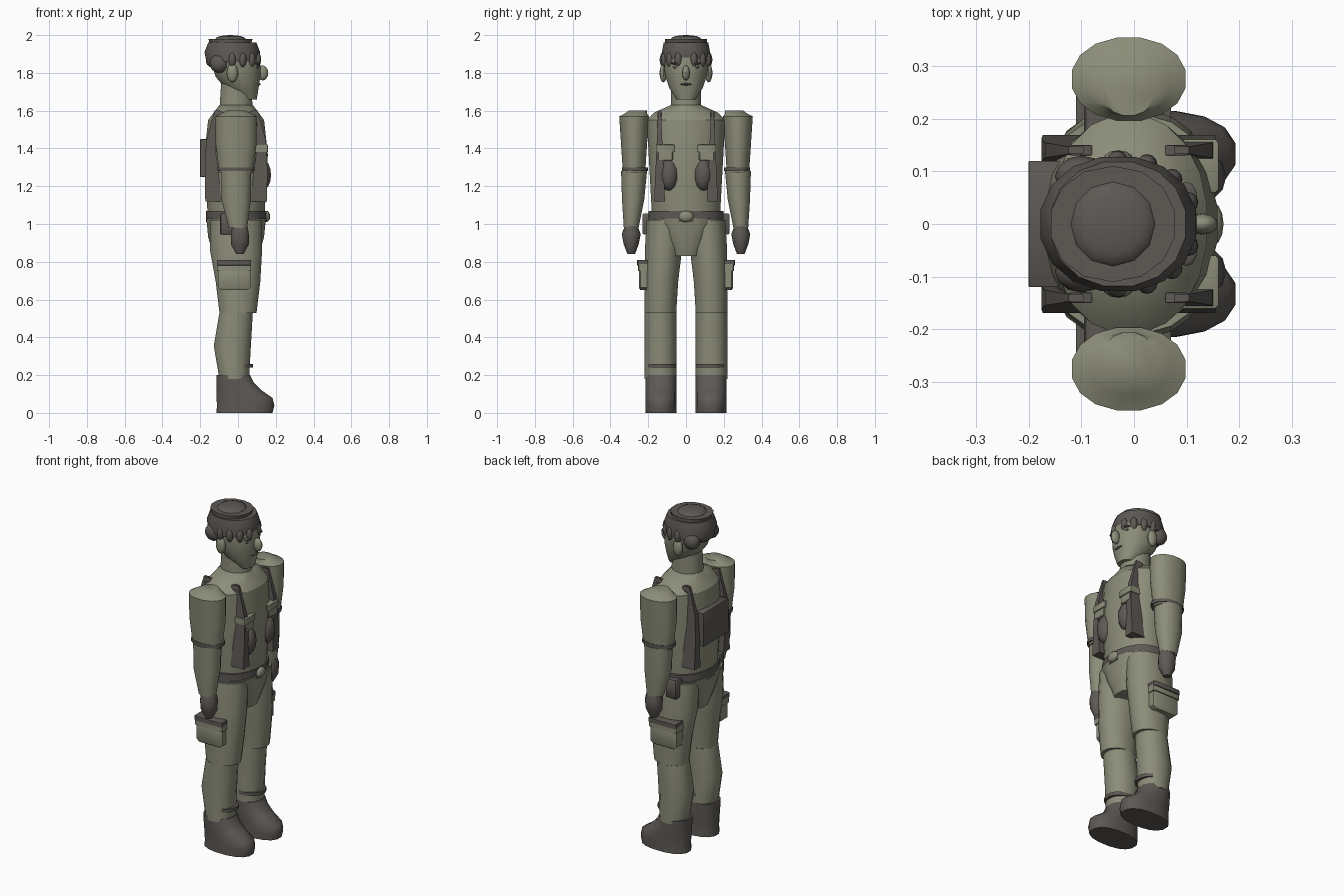
import bpy, bmesh, math

if "Cube" in bpy.data.objects:
    bpy.data.objects.remove(bpy.data.objects["Cube"])


def material(name, red, green, blue):
    mat = bpy.data.materials.new(name)
    mat.use_nodes = True
    colour = (red, green, blue, 1)
    mat.diffuse_color = colour
    mat.node_tree.nodes["Principled BSDF"].inputs["Base Color"].default_value = colour
    return mat


olive = material("olive", .26, .265, .19)
dark = material("dark grey brown", .11, .1, .09)


def finish(mesh_builder, name, mat, paired):
    """Turn the built mesh into an object; paired parts are mirrored to the other side."""
    bmesh.ops.recalc_face_normals(mesh_builder, faces=mesh_builder.faces)
    mesh = bpy.data.meshes.new(name)
    mesh_builder.to_mesh(mesh)
    mesh_builder.free()
    mesh.materials.append(mat)
    for polygon in mesh.polygons:
        polygon.use_smooth = True
    mesh.set_sharp_from_angle(angle=math.radians(40))
    part = bpy.data.objects.new(name, mesh)
    bpy.context.collection.objects.link(part)
    if paired:
        mirror = part.modifiers.new("other side", 'MIRROR')
        mirror.use_axis = (False, True, False)
        mirror.use_mirror_merge = False


def spread(value, count):
    return value if isinstance(value, (tuple, list)) else [value] * count


def stack(name, mat, bottom, top, depth, breadth, shift=0, side=0, sides=16, squareness=.95):
    """Evenly spaced oval rings; every measure is one value or one per ring."""
    count = max(len(m) for m in (depth, breadth, (bottom, top)) if isinstance(m, (tuple, list)))
    measures = [spread(m, count) for m in (depth, breadth, shift, side)]
    builder = bmesh.new()
    rings = []
    for level, (rx, ry, cx, cy) in enumerate(zip(*measures)):
        z = bottom + (top - bottom) * level / (count - 1)
        ring = []
        for corner in range(sides):
            turn = math.tau * (corner + .5) / sides
            across, along = math.cos(turn), math.sin(turn)
            x = cx + rx * math.copysign(abs(across) ** squareness, across)
            y = cy + ry * math.copysign(abs(along) ** squareness, along)
            ring.append(builder.verts.new((x, y, z)))
        rings.append(ring)
    for lower, upper in zip(rings, rings[1:]):
        for corner in range(sides):
            before = corner - 1
            builder.faces.new((lower[before], lower[corner], upper[corner], upper[before]))
    builder.faces.new(rings[0])
    builder.faces.new(rings[-1])
    finish(builder, name, mat, side != 0)


def place(builder, name, mat, centre, size):
    bmesh.ops.scale(builder, vec=size, verts=builder.verts)
    bmesh.ops.translate(builder, vec=centre, verts=builder.verts)
    finish(builder, name, mat, centre[1] != 0)


def ball(name, mat, centre, radii):
    builder = bmesh.new()
    bmesh.ops.create_uvsphere(builder, u_segments=12, v_segments=8, radius=1)
    place(builder, name, mat, centre, radii)


def box(name, mat, centre, size, bevel=.06):
    builder = bmesh.new()
    bmesh.ops.create_cube(builder, size=1)
    bmesh.ops.bevel(builder, geom=builder.edges[:], offset=bevel, segments=1, affect='EDGES')
    place(builder, name, mat, centre, size)


# Trunk and head
stack("torso", olive, 1, 1.55, depth=(.15, .16, .17, .15), breadth=(.18, .19, .2, .21),
      shift=-.01, sides=20)
stack("shoulders", olive, 1.55, 1.63, depth=(.15, .12, .09), breadth=(.21, .17, .08),
      shift=-.01, sides=20)
stack("pelvis", olive, .83, 1.03, depth=(.12, .15, .16), breadth=(.08, .13, .19),
      shift=-.01, squareness=.75)
stack("neck", olive, 1.6, 1.76, depth=(.09, .08), breadth=.08, shift=-.01)
stack("head", olive, 1.66, 1.9, depth=(.04, .09, .12, .13, .13),
      breadth=(.05, .09, .11, .12, .12), shift=(.06, .02, 0, -.01, -.02), sides=20)

# Hair and cap
stack("hair", dark, 1.86, 1.96, depth=(.14, .15, .13), breadth=(.13, .13, .12), shift=-.03)
stack("cap", dark, 1.95, 1.98, depth=(.11, .12), breadth=.11, shift=-.04, sides=14)
ball("cap_crown", dark, (-.04, 0, 1.98), (.08, .08, .02))
ball("back_hair", dark, (-.1, 0, 1.86), (.07, .09, .04))
ball("side_hair", dark, (-.1, .09, 1.85), (.05, .04, .05))
for step in range(4):
    angle = math.radians(20 + 25 * step)
    ball("fringe_lock", dark, (.13 * math.cos(angle) - .02, .12 * math.sin(angle), 1.87),
         (.02, .02, .04))

# Face
ball("nose", olive, (.13, 0, 1.8), (.03, .02, .04))
ball("mouth", dark, (.11, 0, 1.74), (.01, .03, .006))
ball("ears", olive, (-.03, .12, 1.8), (.03, .02, .05))
ball("eyes", dark, (.1, .05, 1.83), (.01, .02, .008))
ball("brows", dark, (.1, .05, 1.85), (.02, .03, .006))

# Arms
stack("upper_arms", olive, 1.27, 1.57, depth=(.09, .11, .11), breadth=(.06, .07, .08),
      shift=-.01, side=.275)
stack("arm_tops", olive, 1.57, 1.6, depth=(.11, .08, .05), breadth=(.08, .06, .05),
      shift=-.01, side=(.275, .265, .255))
stack("sleeve_cuffs", dark, 1.28, 1.3, depth=(.1, .1), breadth=.07, shift=-.01, side=.27)
stack("forearms", olive, .98, 1.28, depth=(.05, .08, .08), breadth=(.04, .06, .07),
      shift=(0, -.01, -.01), side=(.29, .28, .275))
stack("hands", dark, .84, 1, depth=(.02, .05, .05, .04), breadth=(.02, .04, .05, .03),
      shift=.01, side=.29, sides=10)

# Legs
stack("shins", olive, .18, .53, depth=(.08, .1, .09), breadth=.085,
      shift=(-.02, -.03, -.01), side=.135)
stack("thighs", olive, .53, 1.02, depth=(.1, .12, .14, .14), breadth=(.085, .09, .1, .1),
      shift=(0, 0, -.01, -.01), side=(.135, .13, .12, .11))
stack("leg_straps", dark, .24, .26, depth=(.09, .09), breadth=.08, shift=-.01, side=.13)
boot_depth = (.15, .155, .15, .12, .1, .09)
stack("boots", dark, 0, .2, depth=boot_depth, breadth=.083,
      shift=[depth - .115 for depth in boot_depth], side=.133, squareness=.85)

# Thigh pouches with dark top edges
box("thigh_pouches", olive, (-.02, .21, .72), (.17, .08, .14), bevel=.1)
box("thigh_pouch_covers", olive, (-.02, .21, .77), (.18, .09, .04))
box("thigh_pouch_edges", dark, (-.02, .21, .795), (.18, .1, .03))

# Belt, back pack and chest gear
stack("belt", dark, 1.01, 1.07, depth=(.16, .16), breadth=.2, shift=-.01, sides=20)
ball("buckle", olive, (.15, 0, 1.04), (.02, .04, .03))
box("back_pack", dark, (-.16, 0, 1.35), (.08, .24, .2), bevel=.01)
box("hip_pouches", dark, (-.06, .19, 1), (.07, .08, .11))
box("chest_pouches", olive, (.12, .11, 1.37), (.07, .08, .07))
box("chest_pouch_flaps", olive, (.12, .11, 1.4), (.08, .1, .04))
ball("canisters", dark, (.125, .09, 1.26), (.05, .05, .085))

# Harness straps, wider toward the waist, with small tabs on the shoulders
for name, facing, middle in (("front", 1, 0), ("back", -1, -.02)):
    reach = [middle + facing * out for out in (.11, .12, .12, .09)]
    stack(name + "_straps", dark, 1.12, 1.6, depth=(.06, .05, .04, .02),
          breadth=(.04, .03, .02, .01), shift=reach, side=.14, sides=4)
    box(name + "_shoulder_tabs", dark, (facing * .09 - .01, .14, 1.58), (.04, .02, .03))
